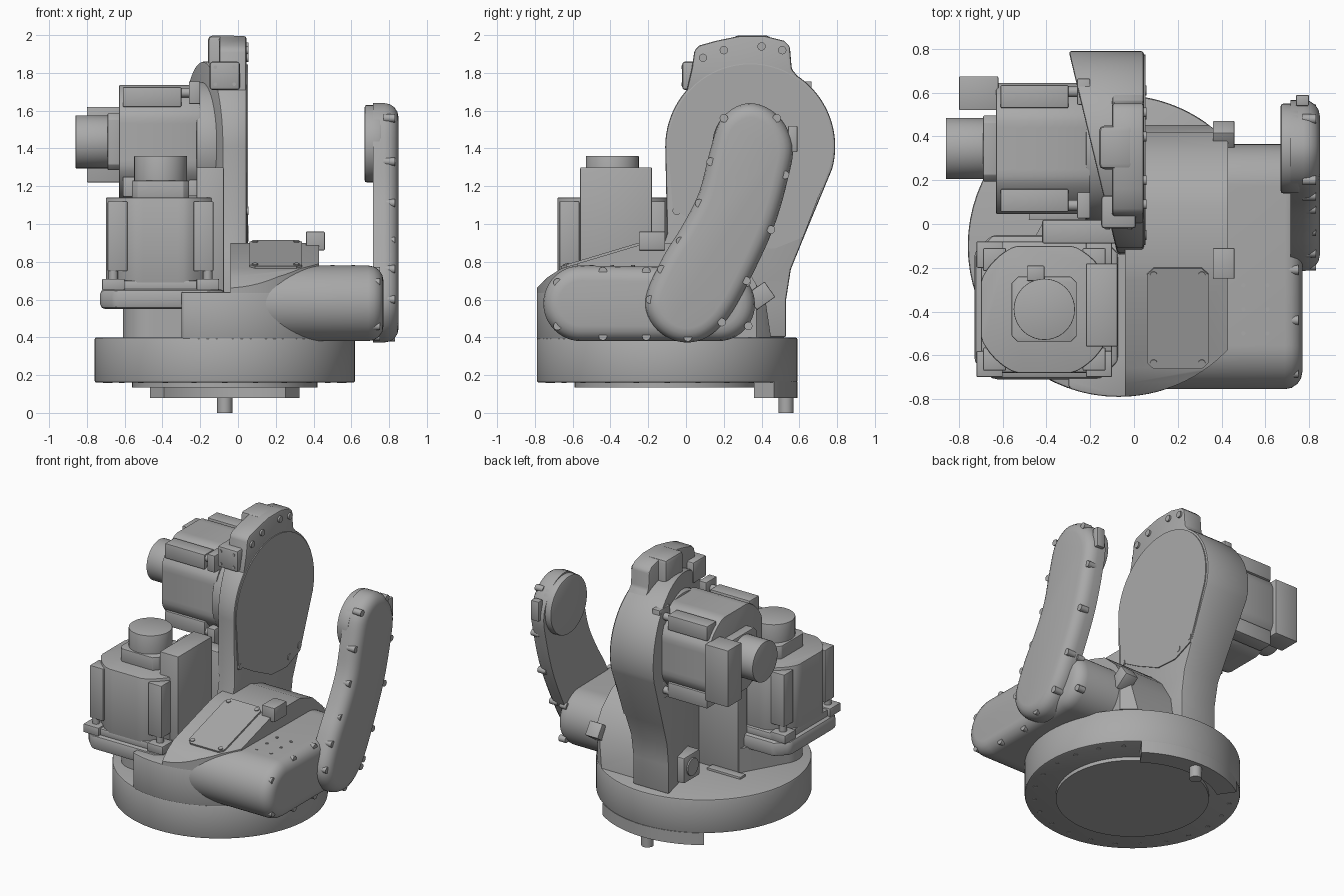
import bpy, bmesh
from math import cos, sin, radians, atan2, pi
from mathutils import Matrix, Vector

old = bpy.data.objects.get("Cube")
if old:
    bpy.data.objects.remove(old)

grey = bpy.data.materials.new("machine grey")
grey.use_nodes = True
COLOR = (0.4, 0.4, 0.4, 1)
grey.diffuse_color = COLOR
grey.node_tree.nodes["Principled BSDF"].inputs["Base Color"].default_value = COLOR


def smooth(mesh):
    for p in mesh.polygons:
        p.use_smooth = True
    mesh.set_sharp_from_angle(angle=radians(32))


def prism(name, pts, axis, lo, hi, bevel=0, outer_only=False, M=None, shape=None):
    """Extrude a 2D outline along x (points are y,z) or z (points are x,y)."""
    clean = []
    for p in pts:
        if not clean or (Vector(p) - Vector(clean[-1])).length > 1e-4:
            clean.append(p)
    if (Vector(clean[0]) - Vector(clean[-1])).length < 1e-4:
        clean.pop()
    place = (lambda p, h: (h, *p)) if axis == "x" else (lambda p, h: (*p, h))
    bm = bmesh.new()
    low = [bm.verts.new(place(p, lo)) for p in clean]
    high = [bm.verts.new(place(p, hi)) for p in clean]
    bm.faces.new(low)
    cap = bm.faces.new(high)
    for i in range(len(clean)):
        j = (i + 1) % len(clean)
        bm.faces.new((low[i], low[j], high[j], high[i]))
    bmesh.ops.recalc_face_normals(bm, faces=bm.faces)
    if bevel:
        edges = [e for e in bm.edges if e.calc_face_angle(0) > 0.6]
        if outer_only:
            edges = list(cap.edges)
        bmesh.ops.bevel(bm, geom=edges, offset=bevel, segments=4 if bevel > 0.03 else 2,
                        profile=0.5, affect="EDGES", clamp_overlap=True)
    if shape:
        for v in bm.verts:
            v.co = shape(v.co)
    if M:
        bm.transform(M)
    mesh = bpy.data.meshes.new(name)
    bm.to_mesh(mesh)
    bm.free()
    mesh.materials.append(grey)
    smooth(mesh)
    ob = bpy.data.objects.new(name, mesh)
    bpy.context.scene.collection.objects.link(ob)
    return ob


def arc(cx, cy, r, a0=0, a1=360, n=48):
    return [(cx + r * cos(radians(a0 + (a1 - a0) * i / n)),
             cy + r * sin(radians(a0 + (a1 - a0) * i / n))) for i in range(n + 1)]


def rect(x0, x1, y0, y1, c=0):
    if not c:
        return [(x0, y0), (x1, y0), (x1, y1), (x0, y1)]
    return [(x0 + c, y0), (x1 - c, y0), (x1, y0 + c), (x1, y1 - c),
            (x1 - c, y1), (x0 + c, y1), (x0, y1 - c), (x0, y0 + c)]


def box(name, x, y, z, bevel=0.006, M=None):
    return prism(name, rect(*x, *y), "z", *z, bevel, M=M)


def spline(pts, steps=5):
    """Closed smooth curve through the points."""
    out, n = [], len(pts)
    for i in range(n):
        a, b, c, d = (Vector(pts[(i + k) % n]) for k in (-1, 0, 1, 2))
        for s in range(steps):
            t = s / steps
            out.append(tuple(0.5 * (2 * b + (c - a) * t + (2 * a - 5 * b + 4 * c - d) * t * t
                                    + (3 * b - a - 3 * c + d) * t ** 3)))
    return out


def bolts(name, places, x0, x1, r=0.022):
    for y, z in places:
        prism(name, arc(y, z, r, n=12), "x", x0, x1)


# Turntable base
CX, CY, R = -0.07, -0.10, 0.69
prism("base_disc", arc(CX, CY, R, n=72), "z", 0.16, 0.40, 0.012)
prism("base_hub", arc(CX, CY, 0.49, n=64), "z", 0.135, 0.17)
prism("base_ring_segment", arc(CX, CY, R, 55, 125) + arc(CX, CY, 0.56, 125, 55), "z", 0.08, 0.165)
prism("locating_peg", arc(-0.07, 0.53, 0.04, n=20), "z", 0, 0.1)
for i in range(24):
    a = i * pi / 12
    prism("base_bolt", arc(CX + 0.63 * cos(a), CY + 0.63 * sin(a), 0.014, n=8), "z", 0.157, 0.165)

# Lower body following the base circle, cut flat at the motor side and the back
prism("lower_body", [(max(x, -0.3), min(y, 0.0)) for x, y in arc(CX, CY, R, n=96)],
      "z", 0.39, 0.64, 0.008)

# Raised housing with sloping front, trimmed to the base circle
slope = [(-0.85, 0.60), (-0.79, 0.66), (-0.73, 0.72), (-0.66, 0.765), (-0.26, 0.885), (-0.18, 0.90),
         (0.08, 0.90), (0.22, 0.85), (0.33, 0.75), (0.42, 0.60), (0.45, 0.40), (-0.85, 0.40)]
hump = prism("raised_housing", slope, "x", -0.04, 0.43)
cutter = prism("trim_cutter", arc(CX, CY, R - 0.001, n=96), "z", 0.2, 1.2)
mod = hump.modifiers.new("trim", "BOOLEAN")
mod.operation, mod.object, mod.solver = "INTERSECT", cutter, "EXACT"
bpy.context.view_layer.update()
trimmed = bpy.data.meshes.new_from_object(hump.evaluated_get(bpy.context.evaluated_depsgraph_get()))
hump.modifiers.clear()
hump.data = trimmed
smooth(trimmed)
bpy.data.objects.remove(cutter)

# Sloping access cover
tilt = Matrix.Translation((0.20, -0.43, 0.834)) @ Matrix.Rotation(atan2(0.12, 0.40), 4, "X")
prism("access_cover", rect(-0.14, 0.14, -0.24, 0.24, 0.03), "z", -0.01, 0.012, M=tilt)
for sx in (-1, 1):
    for sy in (-1, 1):
        prism("cover_screw", arc(sx * 0.11, sy * 0.21, 0.016, n=10), "z", 0, 0.018, M=tilt)

# Sideways shoulder housing
prism("shoulder_housing", arc(0.17, 0.575, 0.195, -90, 90, 24) + arc(-0.555, 0.58, 0.2, 90, 270, 24),
      "x", 0.0, 0.77, 0.08, True)
bolts("shoulder_bolt", [(y, z) for y in (-0.44, -0.21) for z in (0.405, 0.75)]
      + [(-0.68, 0.69), (-0.68, 0.46), (0.33, 0.46), (0.32, 0.69)], 0.70, 0.752)
for x in (0.5, 0.61):
    for y in (-0.5, -0.39, -0.28):
        prism("top_screw", arc(x, y, 0.01, n=8), "z", 0.77, 0.782)

# Lifting blocks
box("lifting_block", (0.36, 0.46), (-0.25, -0.11), (0.86, 0.96))
box("rear_block", (-0.05, 0.05), (-0.05, 0.05), (-0.06, 0.06),
    M=Matrix.Translation((0.41, 0.395, 0.62)) @ Matrix.Rotation(radians(-55), 4, "X"))

# Upright column with slanted motor-side face
Y, Z = 0.34, 1.41
column = arc(Y, Z, 0.45, -15, 180, 48) + [(-0.10, 0.95), (-0.13, 0.86), (-0.15, 0.40), (0.53, 0.40),
                                          (0.53, 0.60), (0.555, 0.76), (0.62, 0.92)]


def slant(co):
    if co.x < -0.03:
        co.x -= 0.24 * (co.y + 0.1)
    return co


prism("column", column, "x", -0.085, 0.045, 0.012, shape=slant)
ear = [(0.0, 1.69), (0.03, 1.82), (0.045, 1.92), (0.07, 1.945), (0.16, 1.97), (0.28, 1.995), (0.42, 1.995),
       (0.52, 1.97), (0.55, 1.94), (0.56, 1.82), (0.66, 1.70)]
prism("column_crown", ear, "x", -0.10, 0.044, 0.012)
box("crown_boss", (-0.16, 0.0), (0.25, 0.45), (1.7, 1.998), 0.025)
prism("column_cap", arc(Y, Z, 0.435, -15, 190, 48)
      + [(-0.07, 1.08), (0.10, 0.98), (0.30, 0.88), (0.47, 0.87), (0.62, 0.93)], "x", 0.03, 0.052)
bolts("column_bolt", [(0.09, 1.88), (0.2, 1.92), (0.4, 1.94), (0.51, 1.92),
                      (0.5, 0.93), (0.61, 0.97), (-0.05, 1.07)], 0.03, 0.056)
box("front_plate", (-0.15, 0.01), (-0.02, 0.13), (1.71, 1.86), 0.015)
turn = Matrix.Rotation(radians(90), 4, "X")
for x in (-0.12, -0.02):
    for z in (1.74, 1.83):
        prism("plate_screw", arc(x, z, 0.01, n=8), "z", 0.01, 0.024, M=turn)

# Cable gland and small strip at the column foot
box("cable_gland", (-0.25, -0.12), (0.20, 0.38), (0.42, 0.60), 0.01)
prism("gland_ring", arc(0.29, 0.51, 0.06, n=24), "x", -0.26, -0.2)
box("floor_strip", (-0.48, -0.22), (0.02, 0.08), (0.39, 0.415), 0.003)

# Support wall and pedestal between the column and the upright motor
box("support_wall", (-0.42, -0.06), (-0.09, 0.02), (0.39, 1.15), 0.01)
prism("motor_pedestal", arc(-0.45, -0.38, 0.16, 150, 270, 24) + [(-0.25, -0.54), (-0.25, 0.0), (-0.42, 0.0)],
      "z", 0.39, 0.57)


# Motors, built upright and then placed
def motor(label, M, half, height, neck, top):
    rounded = [(max(-half, min(half, x)), max(-half, min(half, y))) for x, y in arc(0, 0, half * 1.1, n=64)]
    prism(label + "_body", rounded, "z", 0, height, 0.006, M=M)
    for i in range(4):
        T = M @ Matrix.Rotation(i * pi / 2, 4, "Z")
        box(label + "_post", (half - 0.115, half - 0.01), (half - 0.115, half - 0.01), (0.1, height - 0.02), M=T)
        prism(label + "_rod", arc(half - 0.04, half - 0.04, 0.025, n=12), "z", 0, 0.12, M=T)
        box(label + "_foot", (half - 0.1, half + 0.02), (half - 0.1, half + 0.02), (0, 0.06), M=T)
    prism(label + "_neck", rect(-0.15, 0.15, -0.15, 0.15, 0.03), "z", height - 0.01, height + neck, 0.005, M=M)
    prism(label + "_end_cap", arc(0, 0, 0.14, n=40), "z", height, top, 0.004, M=M)


motor("upright_motor", Matrix.Translation((-0.41, -0.39, 0.65)), 0.29, 0.49, 0.09, 0.71)
box("upright_connector", (-0.22, -0.075), (-0.56, -0.18), (0.64, 1.30))
box("upright_plug", (-0.49, -0.41), (-0.26, -0.19), (1.1, 1.25))
prism("motor_mount", rect(-0.73, -0.07, -0.71, -0.05, 0.08), "z", 0.55, 0.655, 0.025)
prism("motor_mount_rim", rect(-0.70, -0.10, -0.68, -0.08, 0.09), "z", 0.64, 0.70, 0.01)

motor("side_motor", Matrix.Translation((-0.20, 0.345, 1.435)) @ Matrix.Rotation(radians(-90), 4, "Y"),
      0.30, 0.43, 0.06, 0.66)
prism("side_motor_flange", arc(0.345, 1.42, 0.33, n=56), "x", -0.22, -0.08, 0.01)
box("side_connector", (-0.80, -0.62), (0.52, 0.675), (1.22, 1.62))

# Curved link cover
outline = spline([(-0.215, 0.60), (-0.13, 0.81), (-0.02, 0.99), (0.07, 1.17), (0.125, 1.38),
                  (0.19, 1.56), (0.33, 1.64), (0.48, 1.58), (0.565, 1.42), (0.535, 1.22),
                  (0.46, 0.97), (0.34, 0.71), (0.22, 0.50), (0.09, 0.39), (-0.05, 0.38), (-0.17, 0.46)])
prism("link_cover", outline, "x", 0.715, 0.85, 0.075, True)
prism("link_boss", arc(0.345, 1.425, 0.205, n=40), "x", 0.67, 0.76, 0.012)
bolts("link_bolt", [(0.2, 1.56), (0.48, 1.56), (0.13, 1.33), (0.525, 1.26), (0.07, 1.11), (-0.03, 0.91),
                    (0.45, 0.97), (-0.13, 0.76), (-0.19, 0.60), (0.01, 0.40), (0.19, 0.48), (0.32, 0.70)],
      0.77, 0.832)
box("link_latch", (0.74, 0.80), (0.54, 0.59), (1.38, 1.52))
